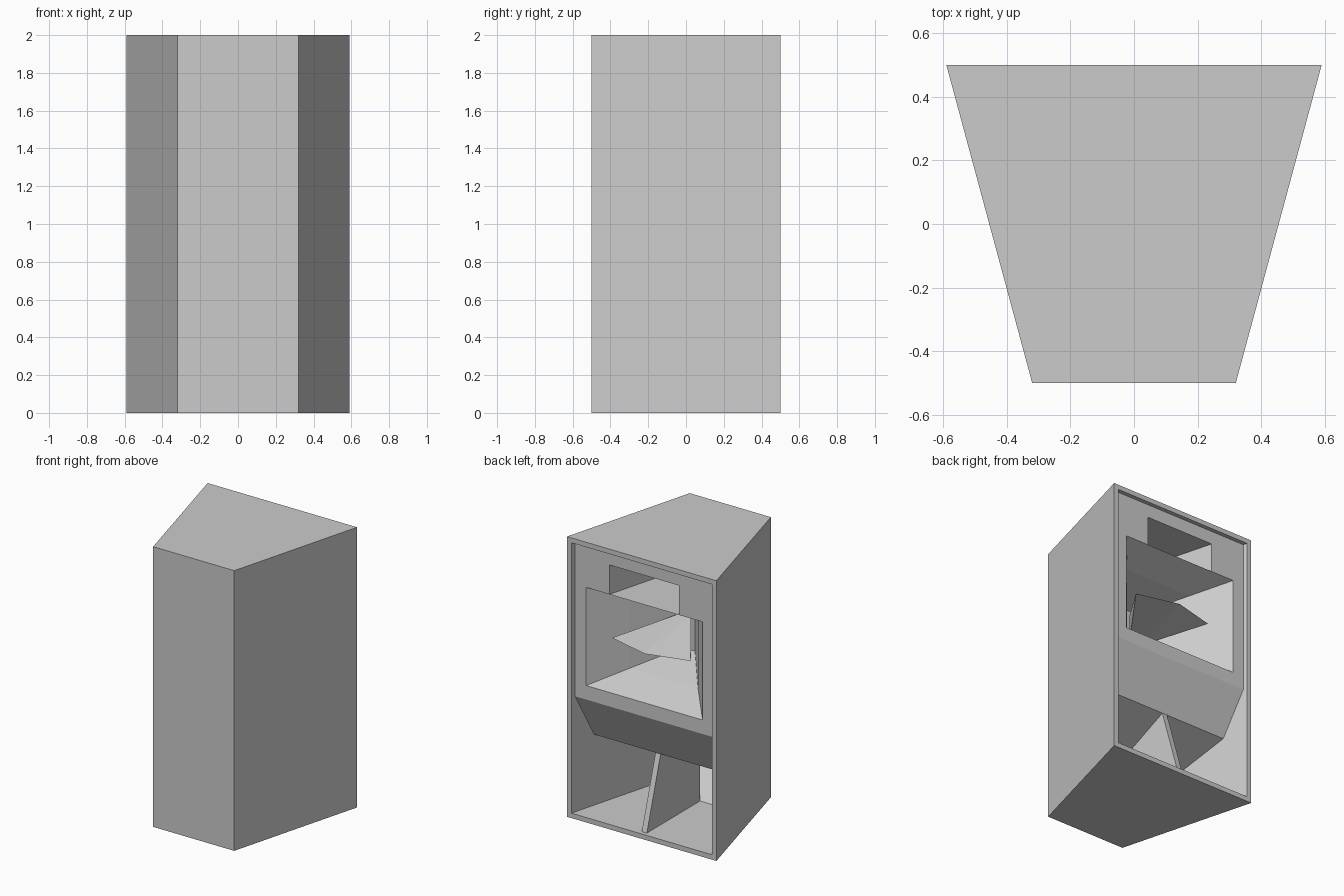
import bpy, bmesh

cube = bpy.data.objects.get("Cube")
if cube:
    bpy.data.objects.remove(cube, do_unlink=True)

# Single cabinet colour
GREY = (0.6, 0.6, 0.6, 1.0)
paint = bpy.data.materials.new("cabinet_grey")
paint.use_nodes = True
paint.diffuse_color = GREY
paint.node_tree.nodes["Principled BSDF"].inputs["Base Color"].default_value = GREY

TAPER = 0.27          # side walls close in by this much per unit of depth
WALL = 0.035          # panel thickness
HEIGHT = 2.0
BACK, FRONT = 0.5, -0.5
BAFFLE_Y = 0.47
HORN_Z = 1.31


def inner(y):
    """Half width between the side walls at depth y."""
    return 0.555 - TAPER * (BACK - y)


def outer(y):
    return 0.59 - TAPER * (BACK - y)


def make(name, verts, faces, inward=False):
    bm = bmesh.new()
    vs = [bm.verts.new(v) for v in verts]
    for f in faces:
        bm.faces.new([vs[i] for i in f])
    bmesh.ops.recalc_face_normals(bm, faces=bm.faces)
    if inward:
        bmesh.ops.reverse_faces(bm, faces=bm.faces)
    mesh = bpy.data.meshes.new(name)
    bm.to_mesh(mesh)
    bm.free()
    mesh.materials.append(paint)
    obj = bpy.data.objects.new(name, mesh)
    bpy.context.collection.objects.link(obj)


def loft(name, rings, cap_start=True, cap_end=True, inward=False):
    """Join rings of equal point count, with optional end caps."""
    n = len(rings[0])
    faces = [[k * n + i, k * n + (i + 1) % n, (k + 1) * n + (i + 1) % n, (k + 1) * n + i]
             for k in range(len(rings) - 1) for i in range(n)]
    if cap_start:
        faces.append(list(range(n)))
    if cap_end:
        faces.append([(len(rings) - 1) * n + i for i in range(n)])
    make(name, [p for r in rings for p in r], faces, inward)


def cross_panel(name, profile, half_width):
    """Side profile (y, z) stretched across the cabinet."""
    loft(name, [[(s * half_width(y), y, z) for y, z in profile] for s in (-1, 1)])


def rect(y, hw, z0, z1):
    return [(-hw, y, z0), (hw, y, z0), (hw, y, z1), (-hw, y, z1)]


def mirrored(half, y):
    """Closed outline at depth y from its right half, listed bottom to top."""
    return [(x, y, z) for x, z in half] + [(-x, y, z) for x, z in reversed(half)]


# Cabinet shell, open at the back
top = HEIGHT - WALL
fy = FRONT + WALL
loft("cabinet_shell", [rect(FRONT, outer(FRONT), 0, HEIGHT), rect(BACK, outer(BACK), 0, HEIGHT),
                       rect(BACK, inner(BACK), WALL, top), rect(fy, inner(fy), WALL, top)])

# Baffle with a stepped opening for slot and horn
w = inner(BAFFLE_Y)
rim = [(w, 0.86), (w, 1.66), (w, 1.8), (w, top)]
hole = [(0.46, 0.96), (0.46, 1.66), (0.275, 1.66), (0.275, 1.87)]
by = BAFFLE_Y - WALL
loft("baffle", [mirrored(rim, by), mirrored(rim, BAFFLE_Y), mirrored(hole, BAFFLE_Y),
                mirrored(hole, by)], cap_start=False, cap_end=False)

# Slot duct above the horn
loft("slot_duct", [rect(y, 0.275 - TAPER * (BAFFLE_Y - y), 1.66, 1.87) for y in (BAFFLE_Y, -0.4)],
     cap_start=False, inward=True)

# Flared horn
flare = [(BAFFLE_Y, 0.46, 0.35), (0.25, 0.27, 0.26), (-0.03, 0.05, 0.16)]
loft("horn", [rect(y, hw, HORN_Z - hz, HORN_Z + hz) for y, hw, hz in flare],
     cap_start=False, inward=True)

# Wedge plug with a pointed leading edge inside the horn
plug = [(0.31, 0.39, HORN_Z), (0, BAFFLE_Y, HORN_Z), (-0.31, 0.39, HORN_Z)]
plug += rect(0, 0.04, HORN_Z - 0.1, HORN_Z + 0.1)
make("horn_plug", plug, [(0, 1, 5), (1, 6, 5), (1, 2, 6), (0, 4, 1), (1, 4, 3), (1, 3, 2),
                         (0, 5, 4), (2, 3, 6), (3, 4, 5, 6)])

# Lower bass mouth: sloped chamber, corner deflector and centre divider
lip, inside = (0.315, 0.54), (-0.13, 0.35)
cross_panel("bass_chamber", [(BAFFLE_Y, 0.86), lip, inside, (inside[0], 0.86)], inner)
cross_panel("corner_deflector", [(-0.13, WALL), (fy, WALL), (fy, 0.37)], inner)
cross_panel("centre_divider", [(BAFFLE_Y, WALL), lip, inside, (inside[0], WALL)], lambda y: 0.02)
